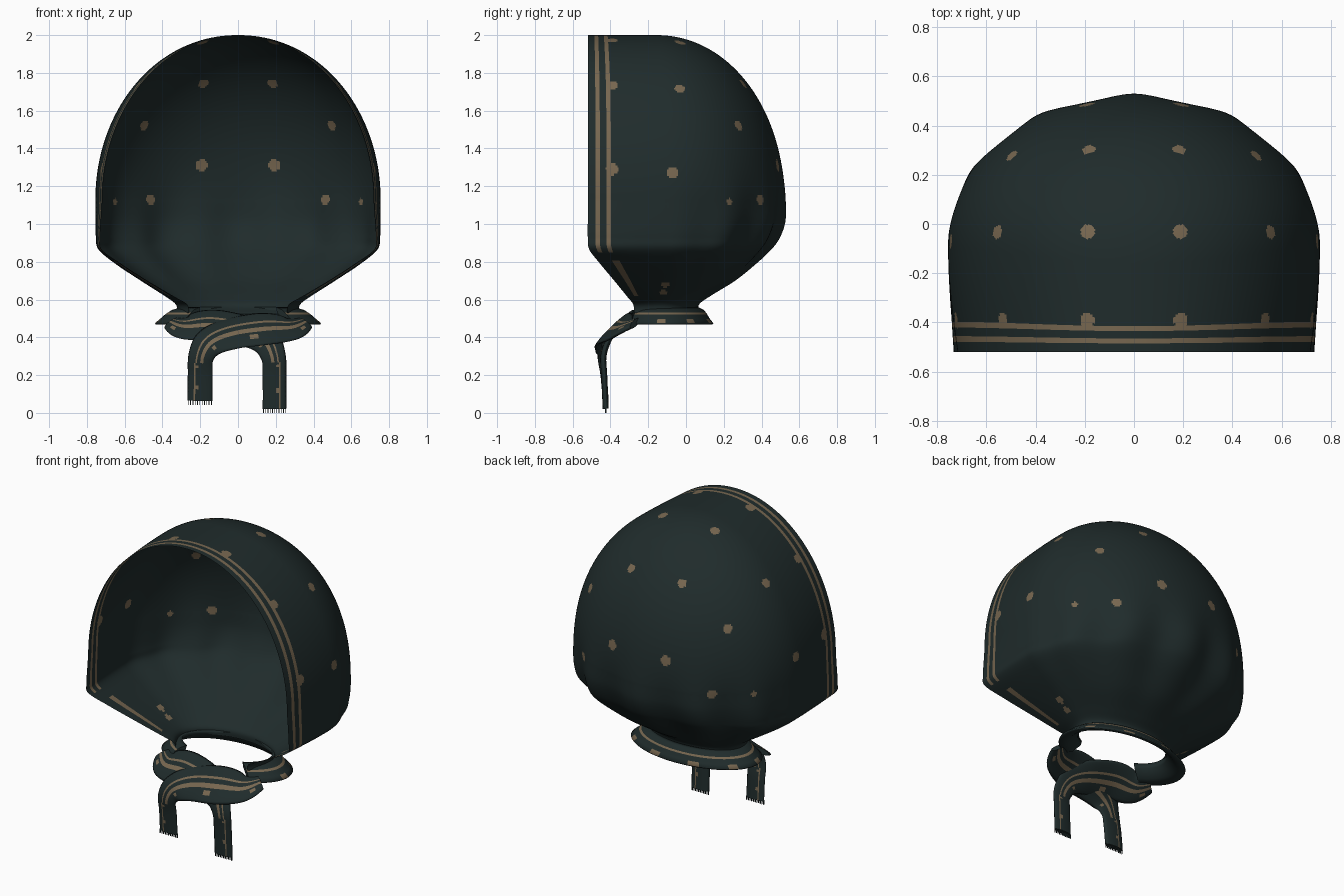
import bpy, bmesh, math
from mathutils import Vector

if "Cube" in bpy.data.objects:
    bpy.data.objects.remove(bpy.data.objects["Cube"])


def material(name, rgb):
    m = bpy.data.materials.new(name)
    m.diffuse_color = (*rgb, 1)
    m.use_nodes = True
    m.node_tree.nodes["Principled BSDF"].inputs["Base Color"].default_value = m.diffuse_color
    return m


MATS = [material("dark_teal_cloth", (0.0140, 0.0245, 0.0245)),
        material("tan_print", (0.185, 0.135, 0.080))]


def catmull(pts, n):
    """Smooth interpolation of equal-length rows, n samples per span."""
    out = []
    for i in range(len(pts) - 1):
        p0, p1 = pts[max(i - 1, 0)], pts[i]
        p2, p3 = pts[i + 1], pts[min(i + 2, len(pts) - 1)]
        for k in range(n):
            t = k / n
            out.append([0.5 * (2 * b + (c - a) * t + (2 * a - 5 * b + 4 * c - d) * t * t
                               + (3 * b - a - 3 * c + d) * t ** 3)
                        for a, b, c, d in zip(p0, p1, p2, p3)])
    return out + [list(pts[-1])]


def grid_object(name, rows, rule, closed=False):
    """Mesh from rows of points; rule(row, column, centre) gives the material."""
    bm = bmesh.new()
    vs = [[bm.verts.new(p) for p in r] for r in rows]
    n = len(rows[0])
    for i in range(len(rows) - 1):
        for j in range(n if closed else n - 1):
            k = (j + 1) % n
            f = bm.faces.new((vs[i][j], vs[i][k], vs[i + 1][k], vs[i + 1][j]))
            f.material_index = rule(i, j, f.calc_center_median())
            f.smooth = True
    if closed:
        bm.faces.new(vs[0])
        bm.faces.new(vs[-1])
        bmesh.ops.recalc_face_normals(bm, faces=bm.faces)
    else:
        bmesh.ops.remove_doubles(bm, verts=bm.verts, dist=1e-5)
    me = bpy.data.meshes.new(name)
    bm.to_mesh(me)
    bm.free()
    ob = bpy.data.objects.new(name, me)
    for m in MATS:
        me.materials.append(m)
    bpy.context.collection.objects.link(ob)
    return ob


# Hood sections: z, half width at front edge, half width, y front, y middle, y back
# Upper dome is elliptical, the lower part gathers in to the neck
DOME = []
for k in range(120):
    s, c = math.sin(math.pi / 2 * (1 - k / 120)), math.cos(math.pi / 2 * (1 - k / 120))
    if k == 0:
        c = 0
    w = 0.755 * c ** 0.97
    DOME.append((1.13 + 0.87 * s, w * (0.925 + 0.025 * c), w, -0.52,
                 -0.10 - 0.06 * s ** 4, -0.16 + 0.68 * c ** 0.97))
GATHER = [(1.13, 0.717, 0.755, -0.52, -0.10, 0.52), (1.02, 0.725, 0.755, -0.52, -0.10, 0.512),
          (0.93, 0.73, 0.752, -0.52, -0.10, 0.48), (0.865, 0.722, 0.738, -0.512, -0.10, 0.435),
          (0.79, 0.62, 0.65, -0.455, -0.105, 0.36), (0.70, 0.48, 0.515, -0.38, -0.11, 0.255),
          (0.62, 0.345, 0.39, -0.315, -0.12, 0.13), (0.575, 0.27, 0.33, -0.28, -0.12, 0.07),
          (0.53, 0.26, 0.32, -0.275, -0.12, 0.065)]
FRONT, BACK = 72, 250


def hood_row(s):
    z, wf, w, yf, yc, yb = s
    side = []
    for k in range(FRONT):
        t = k / FRONT
        side.append((wf + (w - wf) * math.sin(t * math.pi / 2), yf + (yc - yf) * t, z))
    amp = 0.032 * math.exp(-((z - 0.90) / 0.24) ** 2) * min(1, (z - 0.5) / 0.2)
    mid = []
    for k in range(BACK + 1):
        a = math.pi * k / BACK
        r = 1 + amp * math.cos(12 * a) * math.sin(a)
        cx = math.copysign(abs(math.cos(a)) ** 0.99, math.cos(a))
        mid.append((w * r * cx, yc + (yb - yc) * r * abs(math.sin(a)) ** 0.97, z))
    return side + mid + [(-x, y, z) for x, y, z in reversed(side)]


# Printed dots (mirrored left and right), tested by direction from the hood centre
CENTRE = Vector((0, -0.1, 1.2))
DOTS = [(0.58, -0.03, 1.74, 0.029), (0.19, -0.03, 1.97, 0.03), (0.19, 0.315, 1.76, 0.028),
        (0.51, 0.29, 1.53, 0.028), (0.19, 0.48, 1.31, 0.032), (0.46, 0.39, 1.13, 0.028),
        (0.75, -0.07, 1.27, 0.031), (0.63, 0.22, 1.12, 0.018), (0.19, -0.39, 1.97, 0.03),
        (0.53, -0.39, 1.73, 0.03), (0.72, -0.39, 1.29, 0.032),
        (0.48, -0.11, 0.68, 0.024), (0.42, -0.12, 0.635, 0.022)]
DOTS = [(Vector(d[:3]) - CENTRE, d[3]) for d in DOTS]


def hood_rule(i, j, c):
    e = min(j, 2 * FRONT + BACK - 1 - j)
    if c.z < 0.85:
        # below the cheek only the inner stripe shows
        if 15 <= e <= 22 and 0.62 < c.z < 0.81:
            return 1
    elif 7 <= e <= 10 or 17 <= e <= 20:
        return 1
    v = Vector((abs(c.x), c.y, c.z)) - CENTRE
    return int(any(v.angle(d) * d.length < r for d, r in DOTS))


grid_object("hood", [hood_row(s) for s in DOME + catmull(GATHER, 9)], hood_rule)

# Flared collar around the neck: top sheet, rim and underside
COLLAR = [(0.30, 0.175, 0.56), (0.325, 0.19, 0.552), (0.35, 0.205, 0.545), (0.37, 0.215, 0.532),
          (0.385, 0.222, 0.522), (0.40, 0.23, 0.508), (0.415, 0.238, 0.496), (0.44, 0.255, 0.475),
          (0.435, 0.25, 0.468), (0.37, 0.21, 0.485), (0.31, 0.18, 0.53)]
rows = []
for k in range(81):
    a = math.radians(-48 + 276 * k / 80)
    rows.append([(rx * math.cos(a), -0.11 + ry * math.sin(a), z) for rx, ry, z in COLLAR])
grid_object("collar", rows, lambda i, j, c: int(j == 3 or (j == 6 and i % 11 < 3)), closed=True)


# Tied ribbons: x, y, z, half width, forward tilt of the normal
def ribbon(name, path, flip):
    pts = catmull(path, 8)
    rows, n = [], 16
    for i, p in enumerate(pts):
        a, b = pts[max(i - 1, 0)], pts[min(i + 1, len(pts) - 1)]
        tan = (Vector(b[:3]) - Vector(a[:3])).normalized()
        nor = Vector((0, -math.cos(p[4]), math.sin(p[4])))
        wid = tan.cross(nor).normalized() * flip
        nor = wid.cross(tan).normalized()
        if nor.y > 0:
            nor = -nor
        c = Vector(p[:3])
        ring = []
        for side in (1, -1):
            for k in range(n):
                u = side * (1 - 2 * k / n)
                ring.append(c + wid * u * p[3] + nor * side * 0.016 * math.sqrt(1 - u * u * 0.97))
        rows.append(ring)

    def rule(i, j, c):
        e = j if j < n else 2 * n - 1 - j
        if i > 42:
            return int(e == 11 or (e in (9, 10) and i % 7 == 2))
        return int(e in (6, 7, 10) or (e in (3, 4) and i % 14 in (4, 5)))
    grid_object(name, rows, rule, closed=True)
    # Fringe threads at the tail end
    x, y, z, w, _ = path[-1]
    bm = bmesh.new()
    for k in range(11):
        r = bmesh.ops.create_cube(bm, size=1)
        for v in r["verts"]:
            v.co = Vector((x + (k / 5 - 1) * w * 0.93 + v.co.x * 0.004, y + v.co.y * 0.006,
                           z - 0.008 + v.co.z * 0.028))
    me = bpy.data.meshes.new(name + "_fringe")
    bm.to_mesh(me)
    bm.free()
    me.materials.append(MATS[0])
    bpy.context.collection.objects.link(bpy.data.objects.new(name + "_fringe", me))


ribbon("front_tie",
       [(0.355, -0.27, 0.475, 0.05, 0.8), (0.28, -0.345, 0.45, 0.095, 0.8),
        (0.14, -0.385, 0.445, 0.125, 0.8), (-0.03, -0.405, 0.42, 0.115, 0.75),
        (-0.145, -0.44, 0.375, 0.088, 0.5), (-0.195, -0.452, 0.30, 0.068, 0.1),
        (-0.20, -0.437, 0.20, 0.066, 0), (-0.202, -0.425, 0.065, 0.066, 0)], -1)
ribbon("rear_tie",
       [(-0.355, -0.27, 0.475, 0.05, 0.8), (-0.28, -0.335, 0.455, 0.095, 0.8),
        (-0.14, -0.355, 0.465, 0.12, 0.8), (0.03, -0.375, 0.435, 0.11, 0.75),
        (0.14, -0.41, 0.385, 0.085, 0.5), (0.187, -0.437, 0.30, 0.066, 0.1),
        (0.193, -0.433, 0.20, 0.063, 0), (0.194, -0.425, 0.022, 0.063, 0)], 1)
